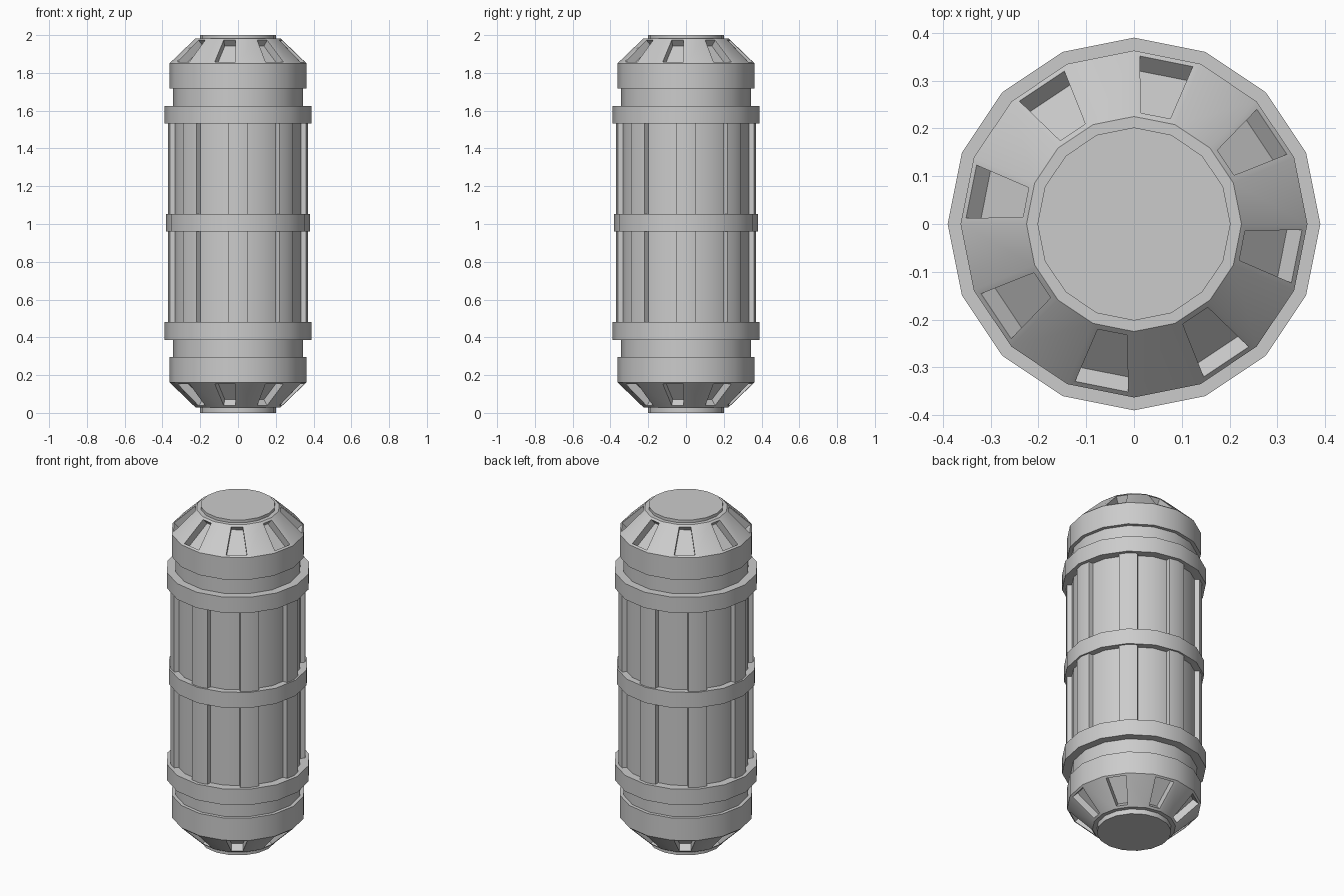
import bpy, bmesh, math

if "Cube" in bpy.data.objects:
    bpy.data.objects.remove(bpy.data.objects["Cube"])

SIDES = 16
MID = 1.006          # height of the mirror plane between the two end caps


def finish(name, bm):
    bmesh.ops.recalc_face_normals(bm, faces=bm.faces)
    mesh = bpy.data.meshes.new(name)
    bm.to_mesh(mesh)
    bm.free()
    ob = bpy.data.objects.new(name, mesh)
    bpy.context.collection.objects.link(ob)
    bpy.ops.object.select_all(action='DESELECT')
    ob.select_set(True)
    bpy.context.view_layer.objects.active = ob
    bpy.ops.object.shade_smooth_by_angle(angle=math.radians(30))
    return ob


def lathe(profile):
    """Closed 16-sided solid from (radius, z) points, corners on the axes."""
    bm = bmesh.new()
    rings = [[bm.verts.new((r * math.cos(i * math.tau / SIDES),
                            r * math.sin(i * math.tau / SIDES), z))
              for i in range(SIDES)] for r, z in profile]
    for a, b in zip(rings, rings[1:]):
        for i in range(SIDES):
            j = (i + 1) % SIDES
            bm.faces.new((a[i], a[j], b[j], b[i]))
    bm.faces.new(rings[0][::-1])
    bm.faces.new(rings[-1])
    bmesh.ops.recalc_face_normals(bm, faces=bm.faces)
    return bm


def end_cap(name, flip, tip):
    """Cap band, sloped dome and end disc, with a slot in every other slope face."""
    s = -1 if flip else 1
    z = lambda h: MID + s * h
    bm = lathe([(0.34, z(0.711)), (0.363, z(0.711)), (0.363, z(0.844)),
                (0.225, z(0.977)), (0.202, z(0.977)), (0.202, tip)])
    slots = []
    for f in bm.faces:
        c = f.calc_center_median()
        step = (math.degrees(math.atan2(c.y, c.x)) + 11.25) % 45
        if 0.3 < abs(f.normal.z) < 0.95 and min(step, 45 - step) < 5:
            slots.append(f)
    bmesh.ops.inset_individual(bm, faces=slots, thickness=0.019)
    # push the slot floors straight in
    normals = {f: f.normal.copy() for f in slots}
    for f in slots:
        n = normals[f]
        new = bmesh.ops.extrude_discrete_faces(bm, faces=[f])['faces'][0]
        bmesh.ops.translate(bm, verts=new.verts[:], vec=n * -0.044)
    return finish(name, bm)


# main tube, including the recessed necks under the caps
finish("body_tube", lathe([(0.343, MID - 0.715), (0.343, MID + 0.715)]))

# raised hoops
for name, r, z0, z1 in (("lower_hoop", 0.39, 0.386, 0.481),
                        ("middle_hoop", 0.38, 0.96, 1.053),
                        ("upper_hoop", 0.39, 1.531, 1.625)):
    finish(name, lathe([(r, z0), (r, z1)]))

# end caps
end_cap("top_cap", False, 2.0)
end_cap("bottom_cap", True, 0.0)

# vertical ribs on every other corner of the tube
bm = bmesh.new()
for k in range(8):
    a = k * math.tau / 8
    ca, sa = math.cos(a), math.sin(a)
    outline = [(0.32, -0.051), (0.36, -0.051), (0.37, 0),
               (0.36, 0.051), (0.32, 0.051)]
    base = bm.faces.new([bm.verts.new((r * ca - t * sa, r * sa + t * ca, 0.47))
                         for r, t in outline])
    top = bmesh.ops.extrude_face_region(bm, geom=[base], use_keep_orig=True)['geom']
    bmesh.ops.translate(bm, vec=(0, 0, 1.07),
                        verts=[g for g in top if isinstance(g, bmesh.types.BMVert)])
finish("ribs", bm)
